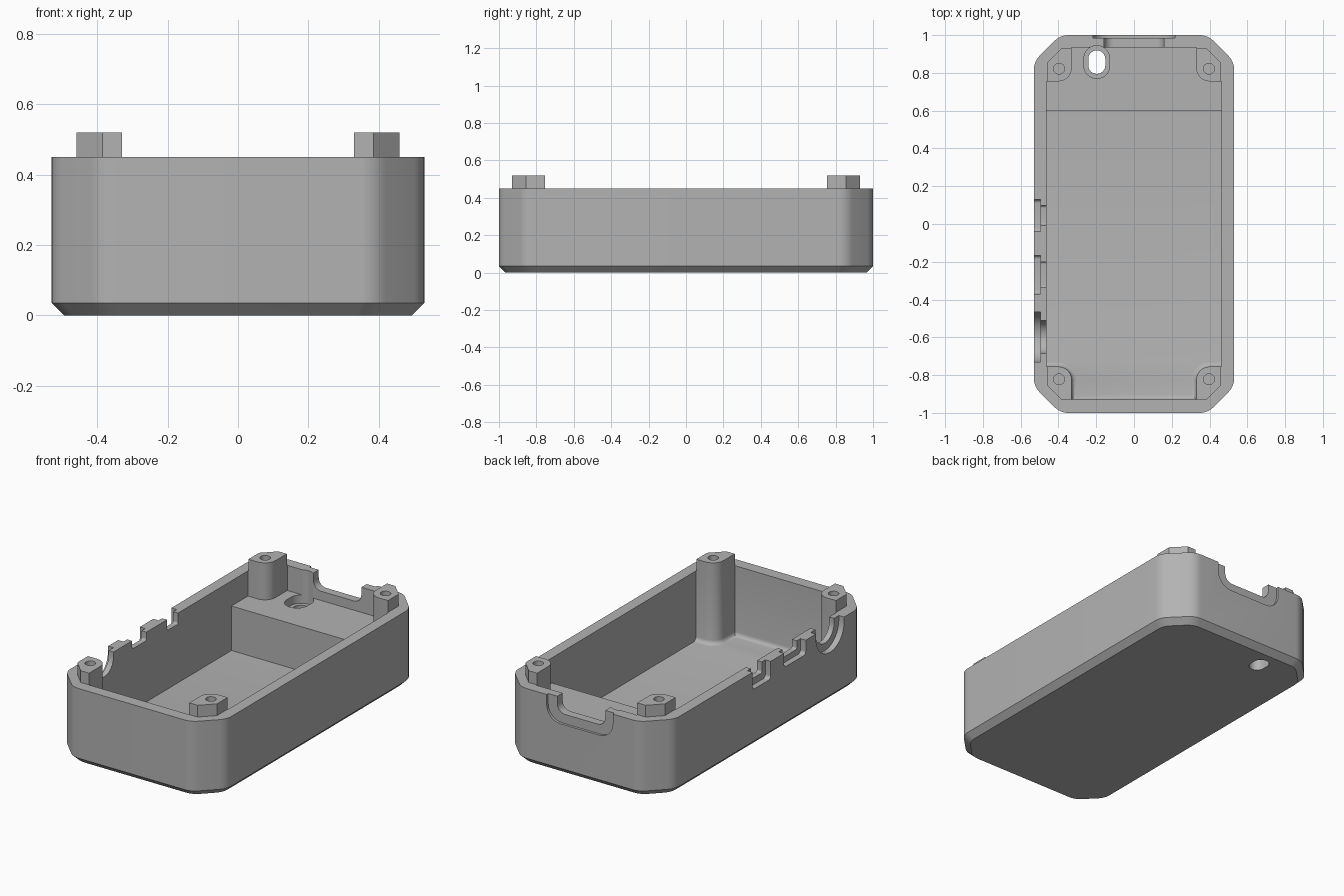
import bpy, bmesh, math
from mathutils import Vector

if "Cube" in bpy.data.objects:
    bpy.data.objects.remove(bpy.data.objects["Cube"])

grey = bpy.data.materials.new("plain grey")
grey.diffuse_color = (0.45, 0.45, 0.45, 1)
grey.use_nodes = True
grey.node_tree.nodes["Principled BSDF"].inputs["Base Color"].default_value = grey.diffuse_color


def rounded(corners, seg=6):
    """Closed outline from (x, y, radius) corners, each rounded by its radius."""
    out, n = [], len(corners)
    for i, (x, y, r) in enumerate(corners):
        p = Vector((x, y))
        if r == 0:
            out.append((x, y))
            continue
        a = (Vector(corners[i - 1][:2]) - p).normalized()
        b = (Vector(corners[(i + 1) % n][:2]) - p).normalized()
        half = a.angle(b) / 2
        c = p + (a + b).normalized() * (r / math.sin(half))
        t = r / math.tan(half)
        s, e = p + a * t - c, p + b * t - c
        ang = s.angle_signed(e)
        a0 = math.atan2(s.y, s.x)
        for k in range(seg + 1):
            th = a0 - ang * k / seg
            out.append((c.x + r * math.cos(th), c.y + r * math.sin(th)))
    return out


def prism(name, lower, lo, hi, axis="z", upper=None, fillet=None):
    """Extrude an outline along an axis; upper may be a second matching outline."""
    put = {"z": lambda u, v, w: (u, v, w), "y": lambda u, v, w: (u, w, v),
           "x": lambda u, v, w: (w, u, v)}[axis]
    bm = bmesh.new()
    va = [bm.verts.new(put(u, v, lo)) for u, v in lower]
    vb = [bm.verts.new(put(u, v, hi)) for u, v in (upper or lower)]
    n = len(va)
    bm.faces.new(va)
    bm.faces.new(vb)
    for i in range(n):
        j = (i + 1) % n
        bm.faces.new((va[i], va[j], vb[j], vb[i]))
    bmesh.ops.recalc_face_normals(bm, faces=bm.faces[:])
    if fillet:
        size, rule = fillet
        edges = [e for e in bm.edges if rule(*(v.co for v in e.verts))]
        bmesh.ops.bevel(bm, geom=edges, offset=size, segments=4, profile=0.5,
                        affect="EDGES", clamp_overlap=True)
        bmesh.ops.recalc_face_normals(bm, faces=bm.faces[:])
    me = bpy.data.meshes.new(name)
    bm.to_mesh(me)
    bm.free()
    me.materials.append(grey)
    ob = bpy.data.objects.new(name, me)
    bpy.context.collection.objects.link(ob)
    return ob


def combine(ob, others, op="DIFFERENCE"):
    """Boolean each tool into the object, then discard the tool."""
    for o in others:
        m = ob.modifiers.new("cut", "BOOLEAN")
        m.operation, m.solver, m.object = op, "EXACT", o
        bpy.context.view_layer.objects.active = ob
        bpy.ops.object.modifier_apply(modifier=m.name)
        bpy.data.objects.remove(o)


def octagon(hx, hy, c, r):
    return rounded([(hx, -hy + c, r), (hx, hy - c, r), (hx - c, hy, r), (-hx + c, hy, r),
                    (-hx, hy - c, r), (-hx, -hy + c, r), (-hx + c, -hy, r), (hx - c, -hy, r)])


def stadium(x, y, hx, hy):
    return rounded([(x + hx, y - hy, hx * .999), (x + hx, y + hy, hx * .999),
                    (x - hx, y + hy, hx * .999), (x - hx, y - hy, hx * .999)], 10)


def circle(x, y, r, n=32):
    return [(x + r * math.cos(2 * math.pi * i / n), y + r * math.sin(2 * math.pi * i / n))
            for i in range(n)]


def u_slot(c, half, low, r):
    return rounded([(c - half, low, r), (c + half, low, r), (c + half, .6, 0), (c - half, .6, 0)])


# Shell with chamfered base rim
W, L, TOP, RIM = .53, 1.0, .45, .035
body = prism("case_body", octagon(W, L, .14, .1), RIM, TOP)
base = prism("base_rim", octagon(W - RIM, L - RIM, .12, .1), 0, RIM, upper=octagon(W, L, .14, .1))
combine(body, [base], "UNION")

# Deep tray, leaving the front corner posts and a filleted floor
X, F, B, PX, PY, PR = .463, -.93, .935, .33, .755, .07
floor = .035


def fillet_edge(a, b):
    low = max(a.z, b.z) < floor + .001
    side = min(abs(a.x), abs(b.x)) > X - .001
    return low and not side


tray = prism("tray_cut", rounded([
    (PX, F, 0), (PX, -PY, PR), (X, -PY, 0), (X, .6, 0), (-X, .6, 0),
    (-X, -PY, 0), (-PX, -PY, PR), (-PX, F, 0)]), floor, .7, fillet=(.025, fillet_edge))

# Shallow shelf recess, leaving the rear corner posts
shelf = prism("shelf_cut", rounded([
    (X, .5, 0), (X, PY, 0), (PX, PY, PR), (PX, B, 0), (-PX, B, 0),
    (-PX, PY, PR), (-X, PY, 0), (-X, .5, 0)]), .30, .7)
combine(body, [tray, shelf])

# Strap hole with counterbore in the shelf
combine(body, [prism("hole_cut", stadium(-.197, .857, .045, .062), -.1, .5),
               prism("counterbore_cut", stadium(-.197, .857, .068, .087), .25, .5)])

# Rear connector opening: wide outer recess, narrower inner slot
combine(body, [prism("rear_recess_cut", u_slot(0, .218, .30, .09), .985, 1.1, "y"),
               prism("rear_slot_cut", u_slot(0, .158, .355, .05), .85, 1.05, "y")])

# Left side openings: two stepped slots and one round jack
for c, ho, zo, hi, zi in ((.045, .085, .345, .052, .385), (-.268, .102, .365, .068, .40)):
    combine(body, [prism("side_recess_cut", u_slot(c, ho, zo, .02), -.6, -.495, "x"),
                   prism("side_slot_cut", u_slot(c, hi, zi, .012), -.55, -.43, "x")])
combine(body, [prism("jack_recess_cut", u_slot(-.598, .133, .29, .132), -.6, -.495, "x"),
               prism("jack_slot_cut", u_slot(-.598, .088, .335, .087), -.55, -.43, "x")])

# Post tops standing above the rim, with screw holes drilled through
parts = [body]
for sx in (-1, 1):
    for sy in (-1, 1):
        outline = rounded([(PX, PY, PR), (.46, PY, 0), (.46, .855, 0), (.385, .93, 0), (PX, .93, 0)])
        post = prism("screw_post", [(sx * x, sy * y) for x, y in outline], TOP, .52)
        for target in (body, post):
            combine(target, [prism("screw_cut", circle(sx * .397, sy * .822, .029), .3, .7)])
        parts.append(post)

# Smooth the rounded corners, keep hard edges
bpy.ops.object.select_all(action="DESELECT")
for ob in parts:
    ob.select_set(True)
bpy.context.view_layer.objects.active = body
bpy.ops.object.shade_smooth_by_angle(angle=math.radians(25))
